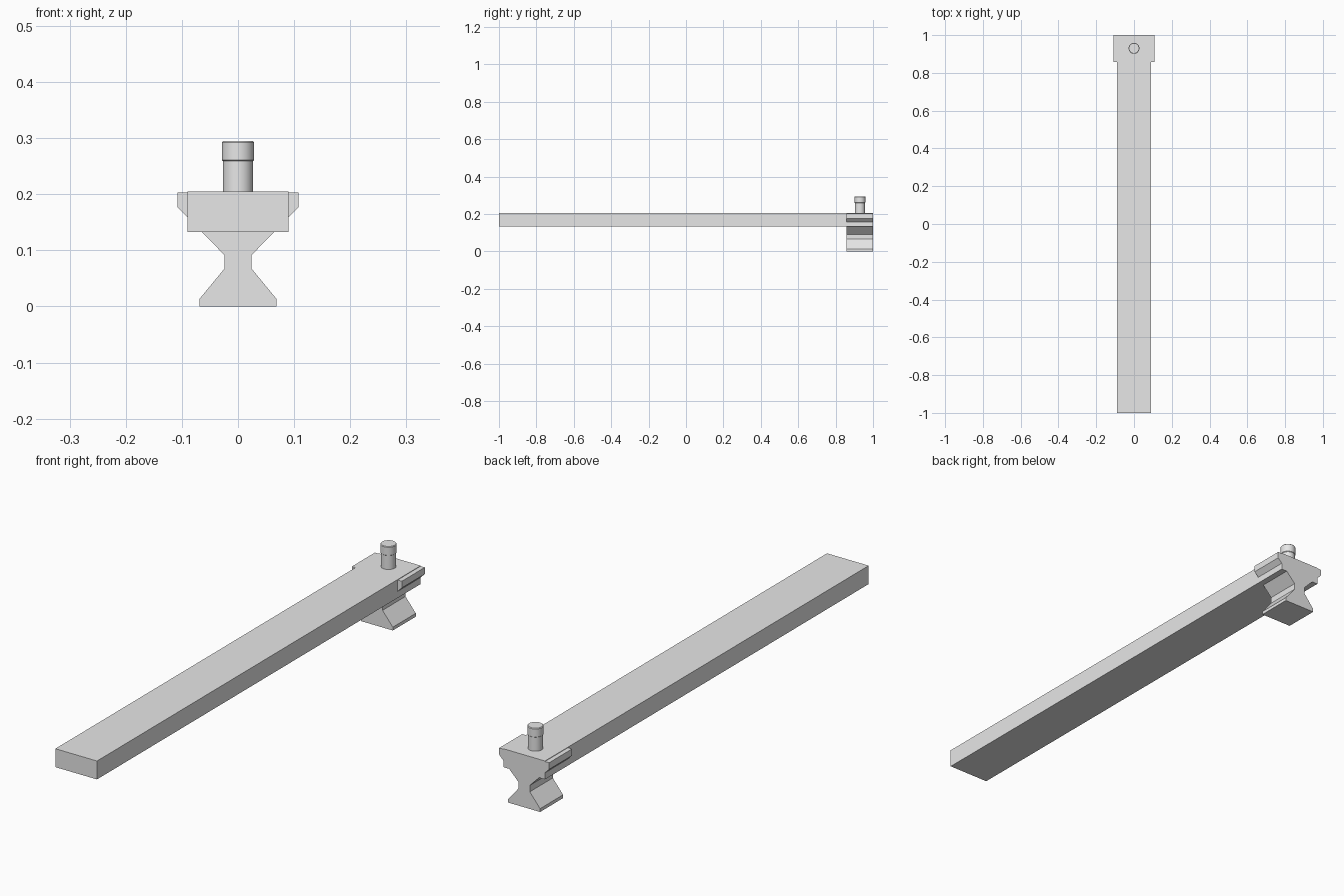
import bpy, bmesh, math

if "Cube" in bpy.data.objects:
    bpy.data.objects.remove(bpy.data.objects["Cube"])

grey = bpy.data.materials.new("plain grey")
grey.diffuse_color = (0.8, 0.8, 0.8, 1)
grey.use_nodes = True
grey.node_tree.nodes["Principled BSDF"].inputs["Base Color"].default_value = grey.diffuse_color


def finish(name, bm):
    bmesh.ops.recalc_face_normals(bm, faces=bm.faces)
    mesh = bpy.data.meshes.new(name)
    bm.to_mesh(mesh)
    bm.free()
    mesh.materials.append(grey)
    obj = bpy.data.objects.new(name, mesh)
    bpy.context.collection.objects.link(obj)
    return obj


def extrude_profile(name, half, y0, y1):
    """Mirror a right-hand (x, z) outline and extrude it along y."""
    outline = half + [(-x, z) for x, z in reversed(half)]
    bm = bmesh.new()
    face = bm.faces.new([bm.verts.new((x, y0, z)) for x, z in outline])
    new = bmesh.ops.extrude_face_region(bm, geom=[face])["geom"]
    moved = [v for v in new if isinstance(v, bmesh.types.BMVert)]
    bmesh.ops.translate(bm, verts=moved, vec=(0, y1 - y0, 0))
    return finish(name, bm)


def lathe(name, profile, y, steps=32):
    """Spin an (r, z) profile, from axis to axis, round an upright axis."""
    bm = bmesh.new()
    verts = [bm.verts.new((r, 0, z)) for r, z in profile]
    edges = [bm.edges.new(pair) for pair in zip(verts, verts[1:])]
    bmesh.ops.spin(bm, geom=verts + edges, cent=(0, 0, 0), axis=(0, 0, 1),
                   angle=2 * math.pi, steps=steps, use_duplicate=False)
    bmesh.ops.remove_doubles(bm, verts=bm.verts, dist=0.00005)
    bmesh.ops.translate(bm, verts=bm.verts, vec=(0, y, 0))
    obj = finish(name, bm)
    bpy.context.view_layer.objects.active = obj
    obj.select_set(True)
    bpy.ops.object.shade_smooth_by_angle(angle=math.radians(30))
    obj.select_set(False)


# Long flat bar running the full length
extrude_profile("long_bar", [(0.09, 0.133), (0.09, 0.205)], -1, 1)

# Waisted foot block with wide shoulders at the back end
extrude_profile("foot_block", [
    (0.069, 0), (0.069, 0.013), (0.0245, 0.067), (0.0245, 0.092),
    (0.108, 0.177), (0.108, 0.203)], 0.858, 1)

# Round pin with a slightly wider, bevelled cap
lathe("pin_shaft", [(0, 0.2), (0.027, 0.2), (0.027, 0.262), (0, 0.262)], 0.93)
lathe("pin_cap", [(0, 0.259), (0.0265, 0.259), (0.0288, 0.2613),
                  (0.0288, 0.2925), (0.0265, 0.295), (0, 0.295)], 0.93)
